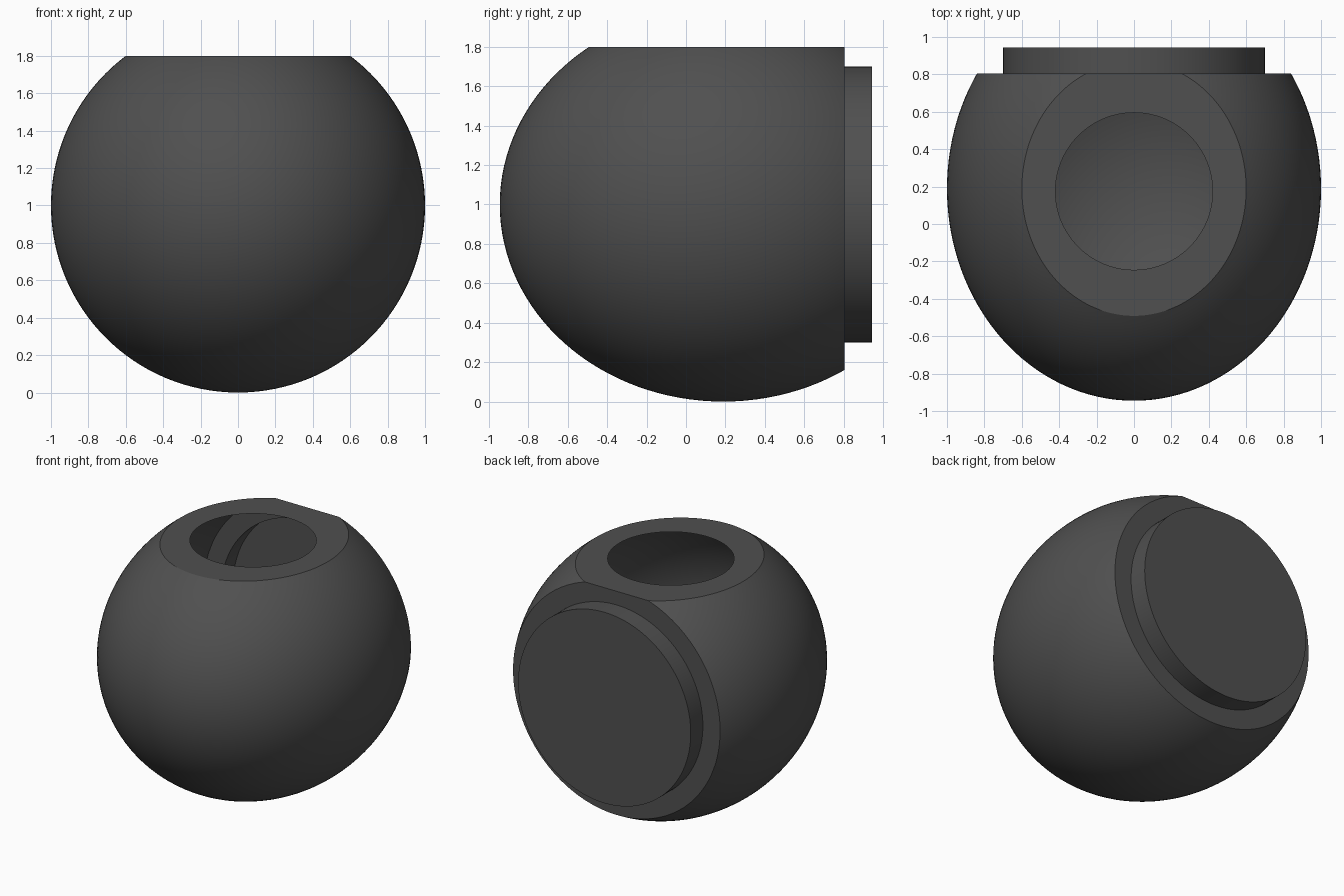
import bpy, bmesh, math
from mathutils import Matrix, Vector

cube = bpy.data.objects.get("Cube")
if cube:
    bpy.data.objects.remove(cube, do_unlink=True)

CENTRE_Y, DEPTH = 0.189, 1.134      # shell centre and depth radius
TOP_Z, BACK_Y, END_Y = 1.8, 0.804, 0.945
HOLE_R, CAP_R = 0.42, 0.70
SEGMENTS = 128
BACKWARD = Matrix.Rotation(math.radians(-90), 4, 'X')   # turns +z to +y

grey = bpy.data.materials.new("dark_grey")
grey.use_nodes = True
colour = (0.08, 0.08, 0.08, 1)
grey.diffuse_color = colour
grey.node_tree.nodes["Principled BSDF"].inputs["Base Color"].default_value = colour


def finish(bm, name):
    """Turn a bmesh into a smooth-shaded object with sharp edges kept."""
    mesh = bpy.data.meshes.new(name)
    bm.to_mesh(mesh)
    bm.free()
    mesh.materials.append(grey)
    obj = bpy.data.objects.new(name, mesh)
    bpy.context.collection.objects.link(obj)
    bpy.ops.object.select_all(action='DESELECT')
    obj.select_set(True)
    bpy.context.view_layer.objects.active = obj
    bpy.ops.object.shade_smooth_by_angle(angle=math.radians(30))


def slice_flat(bm, point, normal):
    """Cut away everything beyond a plane and close the cut with a flat face."""
    cut = bmesh.ops.bisect_plane(
        bm, geom=bm.verts[:] + bm.edges[:] + bm.faces[:], dist=1e-5,
        plane_co=point, plane_no=normal, clear_outer=True)
    bmesh.ops.holes_fill(bm, edges=[e for e in bm.edges if e.is_boundary], sides=0)


def pierce(bm, normal, matrix, radius):
    """Open a round hole in the large flat face that points along normal."""
    bm.normal_update()
    face = max((f for f in bm.faces if abs(f.normal.dot(normal)) > 0.9999),
               key=lambda f: f.calc_area())
    edges = list(face.edges)
    bmesh.ops.delete(bm, geom=[face], context='FACES_ONLY')
    ring = bmesh.ops.create_circle(bm, segments=SEGMENTS, radius=radius, matrix=matrix)
    edges += list({e for v in ring["verts"] for e in v.link_edges})
    bmesh.ops.triangle_fill(bm, edges=edges, use_beauty=True, normal=normal)


# Thin hollow shell, flattened on top and at the back
up, back = Vector((0, 0, 1)), Vector((0, 1, 0))
bm = bmesh.new()
bmesh.ops.create_uvsphere(
    bm, u_segments=SEGMENTS, v_segments=SEGMENTS // 2, radius=1,
    matrix=Matrix.Translation((0, CENTRE_Y, 1)) @ Matrix.Diagonal((1, DEPTH, 1, 1)))
slice_flat(bm, (0, 0, TOP_Z), up)
slice_flat(bm, (0, BACK_Y, 0), back)
pierce(bm, up, Matrix.Translation((0, 0.175, TOP_Z)), HOLE_R)
pierce(bm, back, Matrix.Translation((0, BACK_Y, 1)) @ BACKWARD, CAP_R)
bmesh.ops.recalc_face_normals(bm, faces=bm.faces[:])
finish(bm, "round_shell")

# Short round cap on the back, hollow and open towards the inside
bm = bmesh.new()
bmesh.ops.create_cone(
    bm, cap_ends=True, segments=SEGMENTS, radius1=CAP_R, radius2=CAP_R,
    depth=END_Y - BACK_Y,
    matrix=Matrix.Translation((0, (BACK_Y + END_Y) / 2, 1)) @ BACKWARD)
inner = [f for f in bm.faces if f.normal.y < -0.9 or f.calc_center_median().y < BACK_Y + 0.001]
bmesh.ops.delete(bm, geom=inner, context='FACES_ONLY')
finish(bm, "back_cap")
